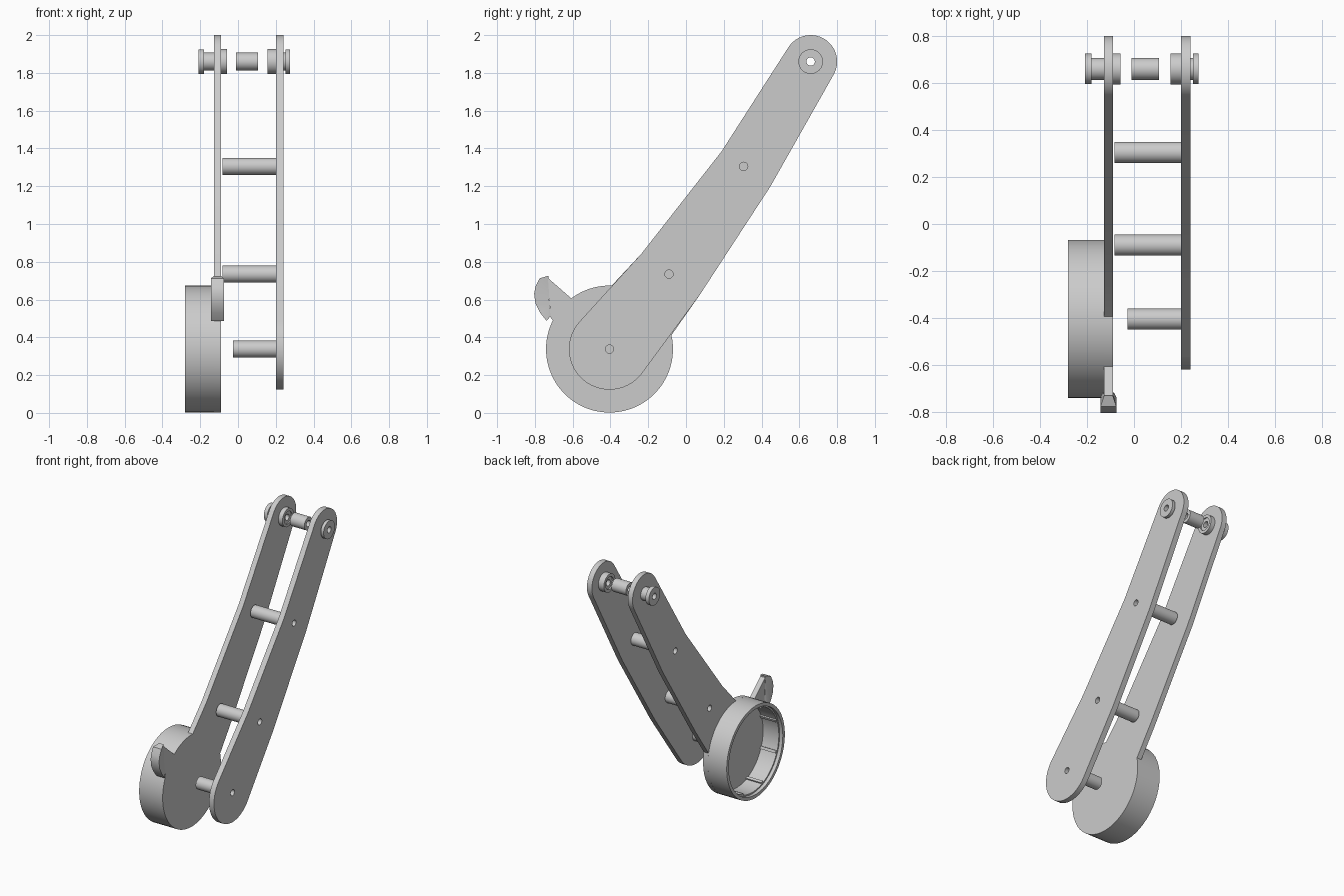
import bpy, bmesh
from math import cos, sin, pi, radians
from mathutils import Matrix, Vector

if "Cube" in bpy.data.objects:
    bpy.data.objects.remove(bpy.data.objects["Cube"])

grey = bpy.data.materials.new("plain grey")
grey.use_nodes = True
grey.diffuse_color = (0.6, 0.6, 0.6, 1)
grey.node_tree.nodes["Principled BSDF"].inputs["Base Color"].default_value = (0.6, 0.6, 0.6, 1)

# Key pivot points in the side plane (y, z)
DRUM = (-0.405, 0.338)
TIP = (0.66, 1.86)
LOW_ROD = (-0.09, 0.735)
HIGH_ROD = (0.305, 1.305)
BORE = 0.022


def finish(name, bm):
    bmesh.ops.remove_doubles(bm, verts=bm.verts, dist=0.0002)
    bmesh.ops.recalc_face_normals(bm, faces=bm.faces)
    mesh = bpy.data.meshes.new(name)
    bm.to_mesh(mesh)
    bm.free()
    mesh.materials.append(grey)
    obj = bpy.data.objects.new(name, mesh)
    bpy.context.collection.objects.link(obj)
    bpy.ops.object.select_all(action='DESELECT')
    obj.select_set(True)
    bpy.context.view_layer.objects.active = obj
    bpy.ops.object.shade_smooth_by_angle(angle=radians(30))
    return obj


def arc(centre, r, start, end, steps=32):
    angles = [radians(start + (end - start) * i / steps) for i in range(steps + 1)]
    return [(centre[0] + r * cos(a), centre[1] + r * sin(a)) for a in angles]


def circle(centre, r, steps=48):
    return arc(centre, r, 0, 360, steps)[:-1]


def plate(name, x0, x1, *loops):
    """Flat part from an outline and hole loops, extruded along x."""
    curve = bpy.data.curves.new(name, 'CURVE')
    curve.dimensions = '2D'
    curve.fill_mode = 'BOTH'
    curve.extrude = (x1 - x0) / 2
    for loop in loops:
        spline = curve.splines.new('POLY')
        spline.points.add(len(loop) - 1)
        for p, (y, z) in zip(spline.points, loop):
            p.co = (y, z, 0, 1)
        spline.use_cyclic_u = True
    temp = bpy.data.objects.new(name + " outline", curve)
    bpy.context.collection.objects.link(temp)
    mesh = bpy.data.meshes.new_from_object(
        temp.evaluated_get(bpy.context.evaluated_depsgraph_get()))
    bpy.data.objects.remove(temp)
    bm = bmesh.new()
    bm.from_mesh(mesh)
    bpy.data.meshes.remove(mesh)
    side = Matrix(((0, 0, 1, (x0 + x1) / 2), (1, 0, 0, 0), (0, 1, 0, 0), (0, 0, 0, 1)))
    bm.transform(side)
    return finish(name, bm)


def lathe(name, centre, profile):
    """Closed (x, radius) profile turned about an x axis."""
    bm = bmesh.new()
    y, z = centre
    verts = [bm.verts.new((x, y, z + r)) for x, r in profile]
    edges = [bm.edges.new((v, verts[(i + 1) % len(verts)])) for i, v in enumerate(verts)]
    bmesh.ops.spin(bm, geom=verts + edges, cent=(0, y, z), axis=(1, 0, 0),
                   angle=2 * pi, steps=48)
    return finish(name, bm)


# Shared arm edges
tip_arc = arc(TIP, 0.14, 148, -30)
back_edge = [(0.447, 1.199), (0.071, 0.622)]
front_edge = [(-0.235, 0.844), (0.188, 1.384)]
tip_hole = circle(TIP, 0.047)

# Left arm plate with a rounded foot
plate("left_arm_plate", 0.20, 0.24,
      tip_arc + back_edge + arc(DRUM, 0.215, -35, -222.4) + front_edge,
      tip_hole, *[circle(c, BORE) for c in (DRUM, LOW_ROD, HIGH_ROD)])

# Right arm plate, widening into the drum floor and the lever fin
fin = [(-0.717, 0.505), (-0.732, 0.715)]
plate("right_arm_plate", -0.128, -0.09,
      tip_arc + back_edge + arc(DRUM, 0.336, 12.6, -207, 80) + fin
      + arc(DRUM, 0.336, -233, -272, 16) + front_edge,
      tip_hole, *[circle(c, BORE) for c in (LOW_ROD, HIGH_ROD)])

# Drum wall, open on the right, with small inner ribs
lathe("drum_wall", DRUM, [(-0.28, 0.336), (-0.28, 0.312), (-0.255, 0.312),
                          (-0.255, 0.302), (-0.128, 0.302), (-0.128, 0.336)])
bm = bmesh.new()
for i in range(8):
    turn = Matrix.Rotation(2 * pi * (i + 0.5) / 8, 4, 'X')
    place = Matrix.Translation((-0.19, *DRUM)) @ turn @ Matrix.Translation((0, 0, 0.3))
    bmesh.ops.create_cube(bm, size=1, matrix=place @ Matrix.Diagonal((0.125, 0.02, 0.018, 1)))
finish("drum_ribs", bm)

# Thumb pad on the fin: wide curved front, narrow back
pad = [(-0.776, 0.712, 0.034), (-0.798, 0.665, 0.034), (-0.804, 0.63, 0.034),
       (-0.797, 0.58, 0.034), (-0.772, 0.53, 0.034), (-0.738, 0.487, 0.034),
       (-0.717, 0.512, 0.024), (-0.723, 0.57, 0.02), (-0.734, 0.69, 0.018),
       (-0.729, 0.726, 0.018)]
bm = bmesh.new()
sides = [[bm.verts.new((-0.109 + s * h, y, z)) for y, z, h in pad] for s in (-1, 1)]
n = len(pad)
for i in range(n):
    j = (i + 1) % n
    bm.faces.new((sides[0][i], sides[0][j], sides[1][j], sides[1][i]))
for s in sides:
    bmesh.ops.triangulate(bm, faces=[bm.faces.new(s)])
finish("thumb_pad", bm)

# Cross rods with blind screw holes at both ends
for name, centre, x0 in (("high_rod", HIGH_ROD, -0.082), ("low_rod", LOW_ROD, -0.082),
                         ("foot_rod", DRUM, -0.027)):
    x1, r, deep = 0.20, 0.045, 0.08
    lathe(name, centre, [(x0, r), (x0, BORE), (x0 + deep, BORE), (x0 + deep, 0),
                         (x1 - deep, 0), (x1 - deep, BORE), (x1, BORE), (x1, r)])


# Tip bushings: outer flanged sleeve through the plate, washer inside
def bushing(side, flange, neck, end):
    lathe(side + "_bushing", TIP, [(flange, 0.065), (neck, 0.065), (neck, 0.047),
                                   (end, 0.047), (end, BORE), (flange, BORE)])


bushing("right", -0.208, -0.18, -0.065)
bushing("left", 0.275, 0.252, 0.165)
lathe("right_washer", TIP, [(-0.09, 0.066), (-0.057, 0.066), (-0.057, 0.045), (-0.09, 0.045)])
lathe("left_washer", TIP, [(0.155, 0.066), (0.20, 0.066), (0.20, 0.045), (0.155, 0.045)])
lathe("tip_spacer", TIP, [(-0.01, 0.047), (0.107, 0.047), (0.107, BORE), (-0.01, BORE)])
